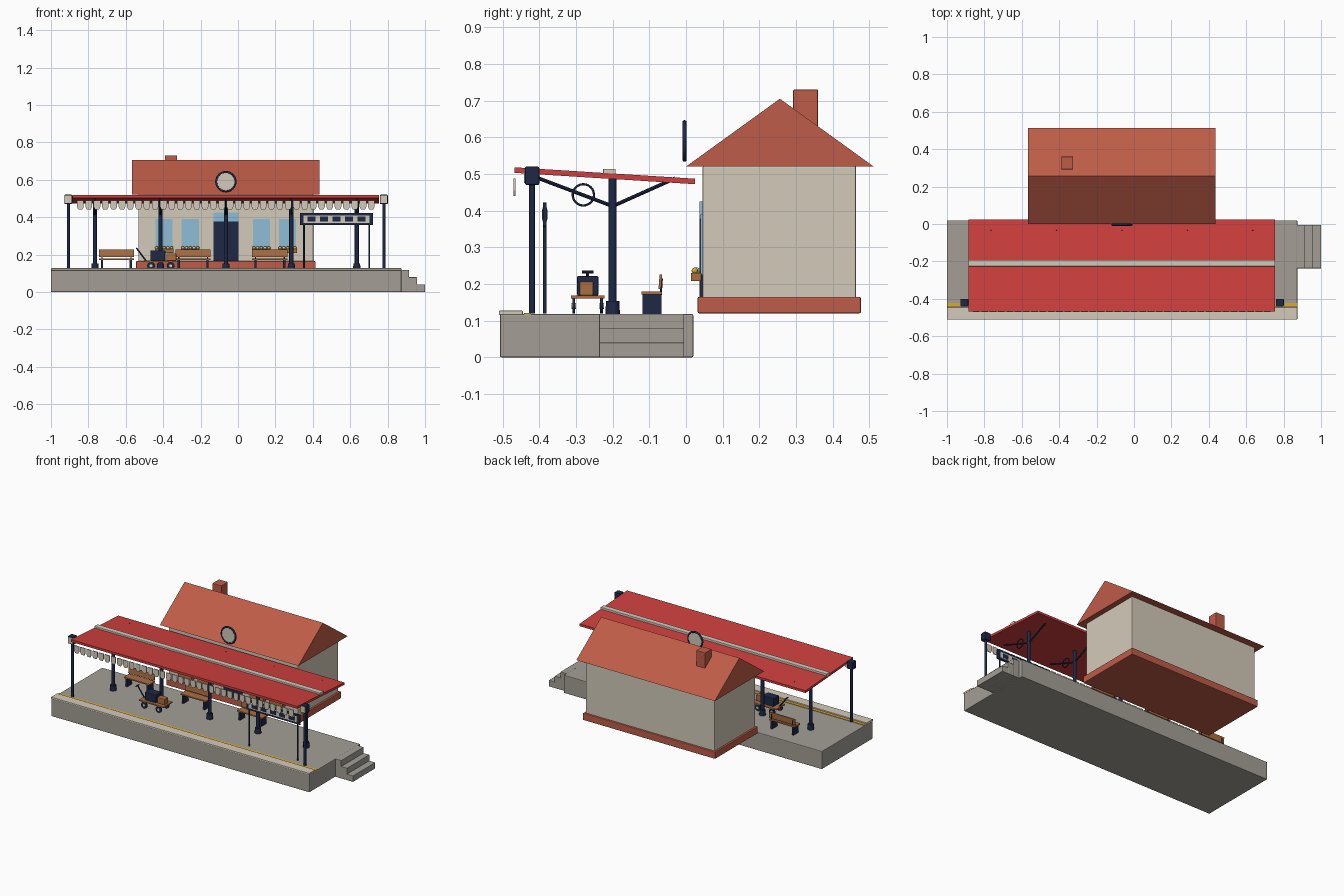
import bpy, bmesh, math
from mathutils import Vector

if "Cube" in bpy.data.objects:
    bpy.data.objects.remove(bpy.data.objects["Cube"])


def material(name, r, g, b):
    m = bpy.data.materials.new(name)
    lin = [((c / 255 + 0.055) / 1.055) ** 2.4 for c in (r, g, b)]
    m.diffuse_color = (*lin, 1)
    m.use_nodes = True
    m.node_tree.nodes["Principled BSDF"].inputs["Base Color"].default_value = m.diffuse_color
    return m


STONE = material("stone grey", 164, 159, 150)
CREAM = material("cream", 212, 203, 186)
RED = material("canopy red", 208, 64, 62)
TILE = material("terracotta", 190, 92, 72)
NAVY = material("navy", 30, 40, 70)
WOOD = material("wood", 170, 110, 68)
BLUE = material("glass blue", 142, 190, 215)
YELLOW = material("yellow", 220, 170, 50)


def finish(name, bm, mat, bevel=0, smooth=False):
    bmesh.ops.recalc_face_normals(bm, faces=bm.faces)
    me = bpy.data.meshes.new(name)
    bm.to_mesh(me)
    bm.free()
    me.materials.append(mat)
    ob = bpy.data.objects.new(name, me)
    bpy.context.collection.objects.link(ob)
    if bevel:
        mod = ob.modifiers.new("bevel", "BEVEL")
        mod.width = bevel
        mod.segments = 2
    if smooth:
        bpy.ops.object.select_all(action="DESELECT")
        ob.select_set(True)
        bpy.context.view_layer.objects.active = ob
        bpy.ops.object.shade_smooth_by_angle(angle=math.radians(40))
    return ob


def box(name, x, y, z, mat, bevel=0):
    bm = bmesh.new()
    bmesh.ops.create_cube(bm, size=1)
    for v in bm.verts:
        v.co = [(r[0] + r[1]) / 2 + c * (r[1] - r[0]) for c, r in zip(v.co, (x, y, z))]
    return finish(name, bm, mat, bevel)


def prism(name, pts, axis, lo, hi, mat, bevel=0):
    """Extrude a 2D profile along x (pts are y, z) or y (pts are x, z)."""
    bm = bmesh.new()
    place = (lambda p, d: (d, p[0], p[1])) if axis == "x" else (lambda p, d: (p[0], d, p[1]))
    face = bm.faces.new([bm.verts.new(place(p, lo)) for p in pts])
    ext = bmesh.ops.extrude_face_region(bm, geom=[face])
    move = place((0, 0), hi - lo)
    bmesh.ops.translate(bm, vec=move, verts=[g for g in ext["geom"] if isinstance(g, bmesh.types.BMVert)])
    return finish(name, bm, mat, bevel)


def rod(name, a, b, r, mat, sides=16, r2=None):
    a, b = Vector(a), Vector(b)
    bm = bmesh.new()
    bmesh.ops.create_cone(bm, cap_ends=True, segments=sides, radius1=r,
                          radius2=r if r2 is None else r2, depth=(b - a).length)
    rot = (b - a).to_track_quat("Z", "Y").to_matrix()
    for v in bm.verts:
        v.co = rot @ v.co + (a + b) / 2
    return finish(name, bm, mat, smooth=True)


def ring(name, centre, axis, R, r, mat):
    rot = (0, math.pi / 2, 0) if axis == "x" else (math.pi / 2, 0, 0)
    bpy.ops.mesh.primitive_torus_add(location=centre, rotation=rot, major_radius=R, minor_radius=r,
                                     major_segments=32, minor_segments=8)
    ob = bpy.context.object
    ob.name = name
    ob.data.materials.append(mat)
    bpy.ops.object.shade_smooth_by_angle(angle=math.radians(60))


# Platform, edge coping, warning line, end steps
box("platform", (-1, 0.873), (-0.507, 0.02), (0, 0.118), STONE, 0.004)
box("platform_edge", (-1, 0.873), (-0.51, -0.445), (0.116, 0.127), CREAM, 0.002)
box("warning_line", (-1, 0.873), (-0.442, -0.422), (0.117, 0.121), YELLOW)
for i, (x1, h) in enumerate(((0.915, 0.118), (0.957, 0.079), (1.0, 0.04))):
    box(f"step_{i}", (x1 - 0.045, x1), (-0.237, -0.005), (0, h), STONE, 0.002)

# Station house
CX = -0.065
box("house_base", (CX - 0.48, CX + 0.48), (0.032, 0.477), (0.12, 0.165), TILE, 0.004)
box("house_walls", (CX - 0.468, CX + 0.468), (0.045, 0.464), (0.121, 0.521), CREAM, 0.004)
prism("house_roof", [(0, 0.52), (0.512, 0.52), (0.256, 0.705)], "x", CX - 0.502, CX + 0.502, TILE)
box("chimney", (-0.39, -0.325), (0.292, 0.36), (0.58, 0.73), TILE, 0.003)
box("door", (CX - 0.067, CX + 0.067), (0.037, 0.046), (0.165, 0.378), NAVY)
box("door_transom", (CX - 0.067, CX + 0.067), (0.037, 0.046), (0.378, 0.425), BLUE)
for i, dx in enumerate((-0.33, -0.19, 0.19, 0.33)):
    x = CX + dx
    box(f"window_{i}", (x - 0.046, x + 0.046), (0.039, 0.046), (0.225, 0.39), BLUE)
    box(f"window_box_{i}", (x - 0.05, x + 0.05), (0.013, 0.042), (0.208, 0.23), WOOD, 0.002)
    for k in range(5):
        bm = bmesh.new()
        bmesh.ops.create_icosphere(bm, subdivisions=2, radius=0.009)
        bmesh.ops.translate(bm, vec=(x - 0.04 + k * 0.02, 0.024 + 0.006 * (k % 2), 0.236), verts=bm.verts)
        finish(f"flower_{i}_{k}", bm, CREAM if k % 2 else YELLOW, smooth=True)

# Clock
rod("clock_face", (CX, -0.008, 0.59), (CX, 0, 0.59), 0.052, CREAM, 32)
ring("clock_rim", (CX, -0.004, 0.59), "y", 0.051, 0.006, NAVY)

# Canopy with ridge strip and hanging valance
prism("canopy", [(-0.467, 0.503), (-0.467, 0.518), (0.025, 0.487), (0.025, 0.472)], "x", -0.885, 0.755, RED)
box("canopy_strip", (-0.885, 0.755), (-0.226, -0.192), (0.495, 0.514), CREAM, 0.002)
N = 36
for i in range(N):
    x = -0.865 + 1.6 * (i + 0.5) / N
    w = 0.018
    prism(f"valance_{i}", [(x - w, 0.488), (x + w, 0.488), (x + w, 0.455), (x + w * 0.55, 0.44),
                           (x - w * 0.55, 0.44), (x - w, 0.455)], "y", -0.470, -0.465, CREAM)

# Canopy columns with braces and scroll rings
for i in range(5):
    x = CX + (i - 2) * 0.35
    rod(f"column_{i}", (x, -0.2, 0.12), (x, -0.2, 0.492), 0.011, NAVY)
    rod(f"column_foot_{i}", (x, -0.2, 0.118), (x, -0.2, 0.153), 0.02, NAVY, 12, 0.018)
    rod(f"front_brace_{i}", (x, -0.2, 0.412), (x, -0.42, 0.495), 0.005, NAVY, 8)
    rod(f"back_brace_{i}", (x, -0.2, 0.412), (x, -0.03, 0.488), 0.005, NAVY, 8)
    ring(f"brace_ring_{i}", (x, -0.28, 0.443), "x", 0.029, 0.003, NAVY)

# Lamp posts at the canopy ends
for i, x in enumerate((-0.907, 0.78)):
    rod(f"lamp_post_{i}", (x, -0.42, 0.12), (x, -0.42, 0.475), 0.008, NAVY)
    box(f"lamp_box_{i}", (x - 0.021, x + 0.021), (-0.439, -0.4), (0.47, 0.52), NAVY, 0.004)
    box(f"lamp_panel_{i}", (x - 0.017, x + 0.017), (-0.442, -0.437), (0.475, 0.515), CREAM)

# Platform sign with blank blocks
SX, SY = 0.527, -0.385
for i, dx in enumerate((-0.175, 0.175)):
    rod(f"sign_post_{i}", (SX + dx, SY, 0.12), (SX + dx, SY, 0.365), 0.005, NAVY, 12)
box("sign_board", (SX - 0.195, SX + 0.195), (SY - 0.005, SY + 0.005), (0.357, 0.422), NAVY, 0.002)
for s in (-1, 1):
    def ys(d0, d1):
        return tuple(sorted((SY + s * d0, SY + s * d1)))
    box(f"sign_panel_{s}", (SX - 0.176, SX + 0.176), ys(0.004, 0.006), (0.37, 0.409), CREAM)
    for k in range(5):
        x = SX + (k - 2) * 0.067
        box(f"sign_block_{s}_{k}", (x - 0.021, x + 0.021), ys(0.005, 0.0075), (0.376, 0.403), NAVY)

# Benches
for i, x in enumerate((-0.65, -0.24, 0.17)):
    box(f"bench_seat_{i}", (x - 0.094, x + 0.094), (-0.122, -0.065), (0.171, 0.18), WOOD, 0.002)
    prism(f"bench_back_{i}", [(-0.075, 0.186), (-0.068, 0.186), (-0.065, 0.226), (-0.072, 0.226)],
          "x", x - 0.094, x + 0.094, WOOD)
    for s in (-1, 1):
        lx = x + s * 0.077
        box(f"bench_leg_{i}_{s}", (lx - 0.006, lx + 0.006), (-0.119, -0.067), (0.118, 0.172), NAVY)
        rod(f"bench_stay_{i}_{s}", (lx, -0.069, 0.17), (lx, -0.066, 0.215), 0.003, NAVY, 8)

# Luggage cart with trunk, suitcase, wheels and handle
CY = -0.268
box("cart_deck", (-0.5, -0.32), (CY - 0.046, CY + 0.046), (0.16, 0.169), WOOD, 0.002)
for s in (-1, 1):
    for k, x in enumerate((-0.465, -0.36)):
        y = CY + s * 0.038
        rod(f"cart_wheel_{s}_{k}", (x, y - 0.004, 0.14), (x, y + 0.004, 0.14), 0.021, NAVY, 20)
        rod(f"wheel_hub_{s}_{k}", (x, y - 0.006, 0.14), (x, y + 0.006, 0.14), 0.008, CREAM, 12)
rod("cart_handle", (-0.49, CY, 0.164), (-0.541, CY, 0.233), 0.004, NAVY, 8)
rod("cart_grip", (-0.541, CY - 0.016, 0.233), (-0.541, CY + 0.016, 0.233), 0.004, NAVY, 8)
box("trunk", (-0.468, -0.388), (CY - 0.029, CY + 0.029), (0.168, 0.222), NAVY, 0.004)
box("suitcase", (-0.383, -0.33), (CY - 0.022, CY + 0.016), (0.168, 0.207), WOOD, 0.004)
